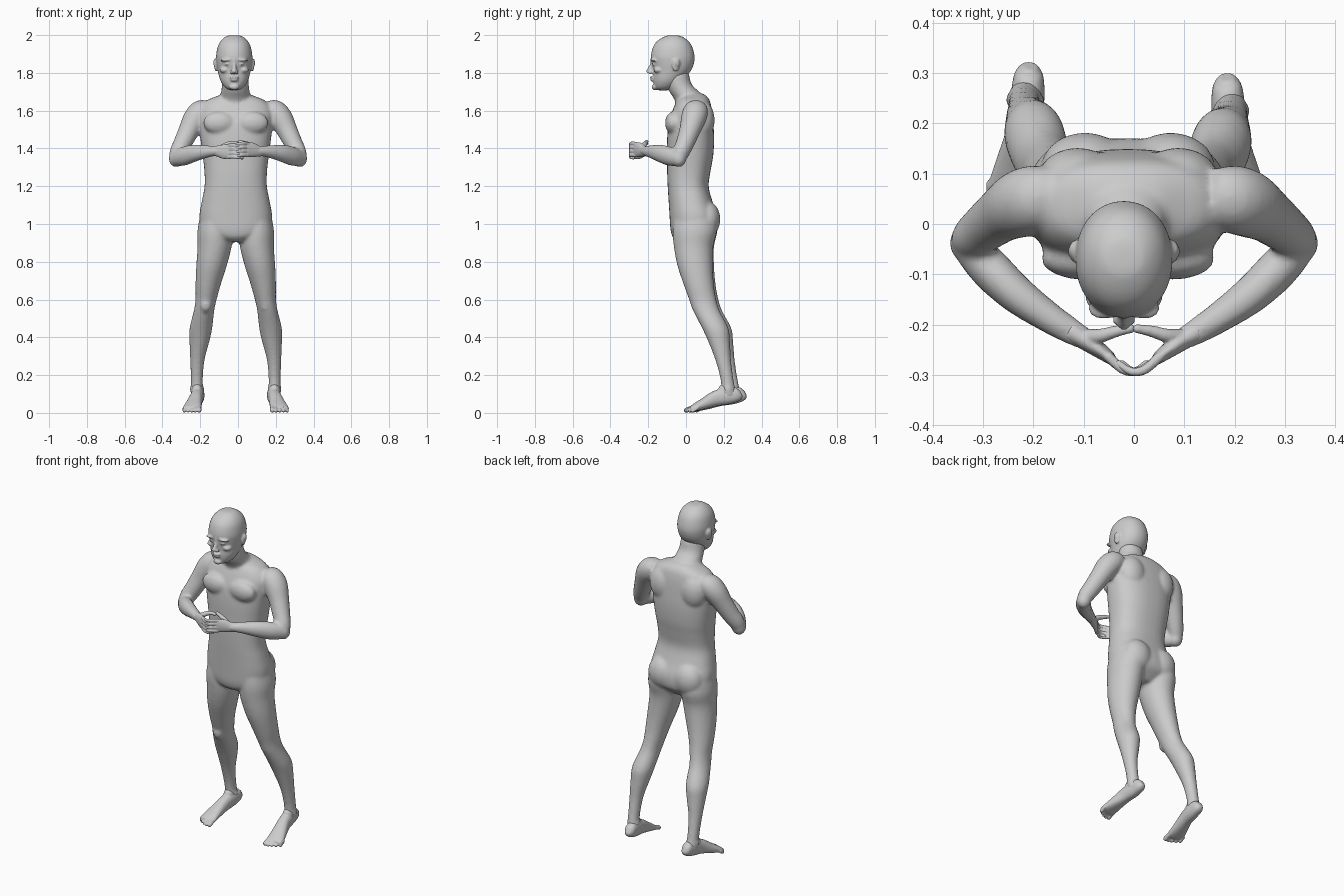
import bpy, bmesh, math
from mathutils import Vector, Matrix

MID = -0.012     # body midline
HEAD = -0.02     # head midline


def blend(rings, steps=4):
    """Catmull-Rom interpolation through (x, y, z, a, b) rings."""
    r = [Vector(k) for k in rings]
    out = []
    for i in range(len(r) - 1):
        p0, p1, p2, p3 = r[max(i - 1, 0)], r[i], r[i + 1], r[min(i + 2, len(r) - 1)]
        for k in range(steps):
            t = k / steps
            out.append(0.5 * (2 * p1 + (p2 - p0) * t + (2 * p0 - 5 * p1 + 4 * p2 - p3) * t * t
                              + (3 * p1 - p0 - 3 * p2 + p3) * t ** 3))
    return out + [r[-1]]


def loft(bm, rings, flat=False, n=28, e=2.0):
    """Skin superellipse sections; flat keeps the sections horizontal."""
    rs = blend(rings)
    c = [Vector(r[:3]) for r in rs]
    loops = []
    for i, r in enumerate(rs):
        u, v = Vector((1, 0, 0)), Vector((0, 1, 0))
        if not flat:
            t = (c[min(i + 1, len(c) - 1)] - c[max(i - 1, 0)]).normalized()
            u = t.cross(Vector((0, 0, 1))).normalized()
            v = u.cross(t)
        loop = []
        for k in range(n):
            ang = 2 * math.pi * k / n
            cx, sy = math.cos(ang), math.sin(ang)
            px = math.copysign(abs(cx) ** (2 / e), cx) * r[3]
            py = math.copysign(abs(sy) ** (2 / e), sy) * r[4]
            loop.append(bm.verts.new(c[i] + u * px + v * py))
        loops.append(loop)
    for a, b in zip(loops, loops[1:]):
        for k in range(n):
            bm.faces.new((a[k], a[(k + 1) % n], b[(k + 1) % n], b[k]))
    bm.faces.new(loops[0][::-1])
    bm.faces.new(loops[-1])


def column(bm, x, rows, e=2.0):
    """Horizontal sections given as (z, front y, back y, half width)."""
    loft(bm, [(x, (f + b) / 2, z, w, (b - f) / 2) for z, f, b, w in rows], True, 36, e)


def ball(bm, p, r, tilt=0, axis='X'):
    bmesh.ops.create_uvsphere(bm, u_segments=20, v_segments=12, radius=1,
                              matrix=Matrix.Translation(p) @ Matrix.Rotation(tilt, 4, axis)
                              @ Matrix.Diagonal((*r, 1)))


def digit(bm, pts, r0, r1):
    rr = [r0 + (r1 - r0) * i / (len(pts) - 1) for i in range(len(pts))]
    loft(bm, [(*p, r, r) for p, r in zip(pts, rr)], n=12)
    ball(bm, pts[-1], (r1, r1, r1))


def fuse(name, bm, voxel, smooth):
    """Weld overlapping masses into one soft skin."""
    bmesh.ops.recalc_face_normals(bm, faces=bm.faces)
    me = bpy.data.meshes.new(name)
    bm.to_mesh(me)
    bm.free()
    ob = bpy.data.objects.new(name, me)
    bpy.context.collection.objects.link(ob)
    m = ob.modifiers.new("skin", 'REMESH')
    m.mode, m.voxel_size, m.use_smooth_shade = 'VOXEL', voxel, True
    s = ob.modifiers.new("soften", 'SMOOTH')
    s.factor, s.iterations = 0.5, smooth


# Body: torso, neck, arms and legs
bm = bmesh.new()
column(bm, MID, [(1.69, 0.0, 0.09, .065), (1.675, -.03, .112, .105), (1.65, -.05, .127, .16),
                 (1.60, -.072, .138, .195), (1.53, -.093, .145, .195), (1.45, -.10, .149, .187),
                 (1.36, -.10, .144, .175), (1.28, -.10, .130, .166), (1.2, -.097, .12, .165),
                 (1.12, -.092, .14, .18), (1.04, -.087, .168, .193), (.97, -.082, .165, .18),
                 (.93, -.07, .13, .12), (.905, -.04, .1, .05)], 2.4)
column(bm, MID - .002, [(1.60, -.04, .12, .10), (1.66, -.062, .108, .086), (1.70, -.088, .07, .076),
                        (1.74, -.105, .03, .071), (1.80, -.12, .015, .068)])
for s in (-1, 1):
    # chest, buttock, trapezius and shoulder-blade masses
    ball(bm, (MID + s * .088, -.068, 1.535), (.085, .043, .06))
    ball(bm, (MID + s * .085, .112, 1.025), (.088, .07, .095))
    ball(bm, (MID + s * .10, .09, 1.55), (.08, .062, .10))
    # upper arm
    loft(bm, [(s * .15, .06, 1.615, .05, .04), (s * .19, .052, 1.598, .066, .062),
              (s * .225, .04, 1.56, .067, .064), (s * .26, .02, 1.495, .056, .055),
              (s * .292, -.004, 1.43, .049, .049), (s * .318, -.025, 1.38, .043, .045),
              (s * .33, -.035, 1.345, .034, .036)])
    ball(bm, (s * .327, -.038, 1.347), (.04, .04, .046))
    # forearm
    loft(bm, [(s * .335, -.035, 1.345, .034, .04), (s * .29, -.085, 1.358, .041, .05),
              (s * .235, -.138, 1.374, .038, .046), (s * .17, -.185, 1.383, .031, .034),
              (s * .12, -.216, 1.386, .026, .026), (s * .09, -.232, 1.386, .02, .027)])
    # leg, one foot slightly behind the other
    leg = [(1.08, .095, -.06, .15, .085), (.97, .108, -.07, .165, .094), (.88, .112, -.062, .146, .09),
           (.78, .128, -.042, .145, .081), (.68, .146, -.008, .152, .067), (.60, .157, .022, .166, .056),
           (.54, .168, .045, .185, .054), (.45, .184, .092, .232, .060), (.38, .192, .125, .241, .053),
           (.28, .203, .165, .248, .038), (.18, .206, .193, .262, .032), (.11, .205, .2, .275, .033),
           (.08, .205, .205, .275, .03)]
    loft(bm, [(MID + s * x, (f + b) / 2 - s * .012 * (1.08 - z), z, w, (b - f) / 2)
              for z, x, f, b, w in leg], True)
    ball(bm, (MID + s * .158, .062, .575), (.033, .036, .045))
    for dx in (-.027, .027):
        ball(bm, (MID + s * (.205 + dx), .235 - s * .011, .125), (.012, .016, .017))
fuse("body", bm, .009, 5)

# Head: skull, face and ears
bm = bmesh.new()
column(bm, HEAD, [(1.999, -.085, -.055, .014), (1.994, -.11, -.025, .042), (1.972, -.148, .01, .069),
                  (1.94, -.173, .032, .087), (1.89, -.186, .045, .096), (1.85, -.182, .042, .094),
                  (1.81, -.174, .025, .087), (1.77, -.174, -.01, .077), (1.745, -.172, -.03, .066),
                  (1.722, -.165, -.06, .048), (1.708, -.15, -.09, .026)], 2.1)
column(bm, HEAD, [(1.872, -.19, -.16, .011), (1.85, -.19, -.16, .010), (1.825, -.203, -.16, .012),
                  (1.807, -.212, -.16, .016), (1.797, -.20, -.16, .014)])
ball(bm, (HEAD, -.165, 1.725), (.026, .017, .016))
ball(bm, (HEAD, -.176, 1.776), (.025, .016, .007))
ball(bm, (HEAD, -.174, 1.762), (.022, .016, .008))
for s in (-1, 1):
    ball(bm, (HEAD + s * .038, -.168, 1.869), (.034, .022, .009), s * .1, 'Y')
    ball(bm, (HEAD + s * .036, -.166, 1.846), (.015, .015, .009))
    ball(bm, (HEAD + s * .05, -.145, 1.815), (.027, .027, .017))
    ball(bm, (HEAD + s * .014, -.19, 1.802), (.009, .012, .008))
    ball(bm, (HEAD + s * .097, -.055, 1.842), (.008, .021, .035), s * .25, 'Z')
    ball(bm, (HEAD + s * .102, -.047, 1.853), (.007, .017, .022), s * .4, 'Z')
fuse("head", bm, .005, 5)

# Hands meeting in front of the chest, fingers interlaced
for s, label in ((-1, "right_hand"), (1, "left_hand")):
    bm = bmesh.new()
    dz = s * .005
    loft(bm, [(s * .13, -.21, 1.386, .024, .026), (s * .105, -.226, 1.386, .02, .03),
              (s * .075, -.246, 1.388 + dz, .017, .039), (s * .045, -.268, 1.39 + dz, .012, .038)])
    for i in range(4):
        z = 1.42 - i * .0205 + dz
        k = (.92, 1, .95, .8)[i]
        digit(bm, [(s * .052, -.262, z), (s * .022, -.289, z + .002), (s * (.022 - .03 * k), -.293, z - .002),
                   (s * (.022 - .058 * k), -.277, z - .005)], .0105, .0075)
    digit(bm, [(s * .095, -.225, 1.395), (s * .066, -.222, 1.417), (s * .035, -.213, 1.428),
               (s * .006, -.208, 1.432 + dz)], .017, .009)
    fuse(label, bm, .004, 3)

# Feet with raised heels, and toes
for s, label in ((-1, "right_foot"), (1, "left_foot")):
    bm = bmesh.new()
    dy = -s * .011
    foot = [(.195, .303, .105, .014, .018), (.197, .285, .098, .029, .036), (.2, .235, .092, .034, .046),
            (.208, .17, .077, .035, .041), (.22, .11, .051, .042, .03), (.229, .06, .03, .049, .02),
            (.231, .035, .021, .046, .012)]
    loft(bm, [(MID + s * x, y + dy, z, a, b) for x, y, z, a, b in foot], e=2.3)
    ball(bm, (MID + s * .205, .215 + dy, .115), (.03, .035, .04))
    for i in range(5):
        x = .194 + i * .0195
        tip = (.012, .010, .018, .03, .045)[i]
        r = .013 if i == 0 else .0095
        digit(bm, [(MID + s * (x + .003), .07 + dy, .03), (MID + s * x, tip + .022 + dy, .023),
                   (MID + s * x, tip + dy, .001 + r)], r, r)
    fuse(label, bm, .0045, 3)
